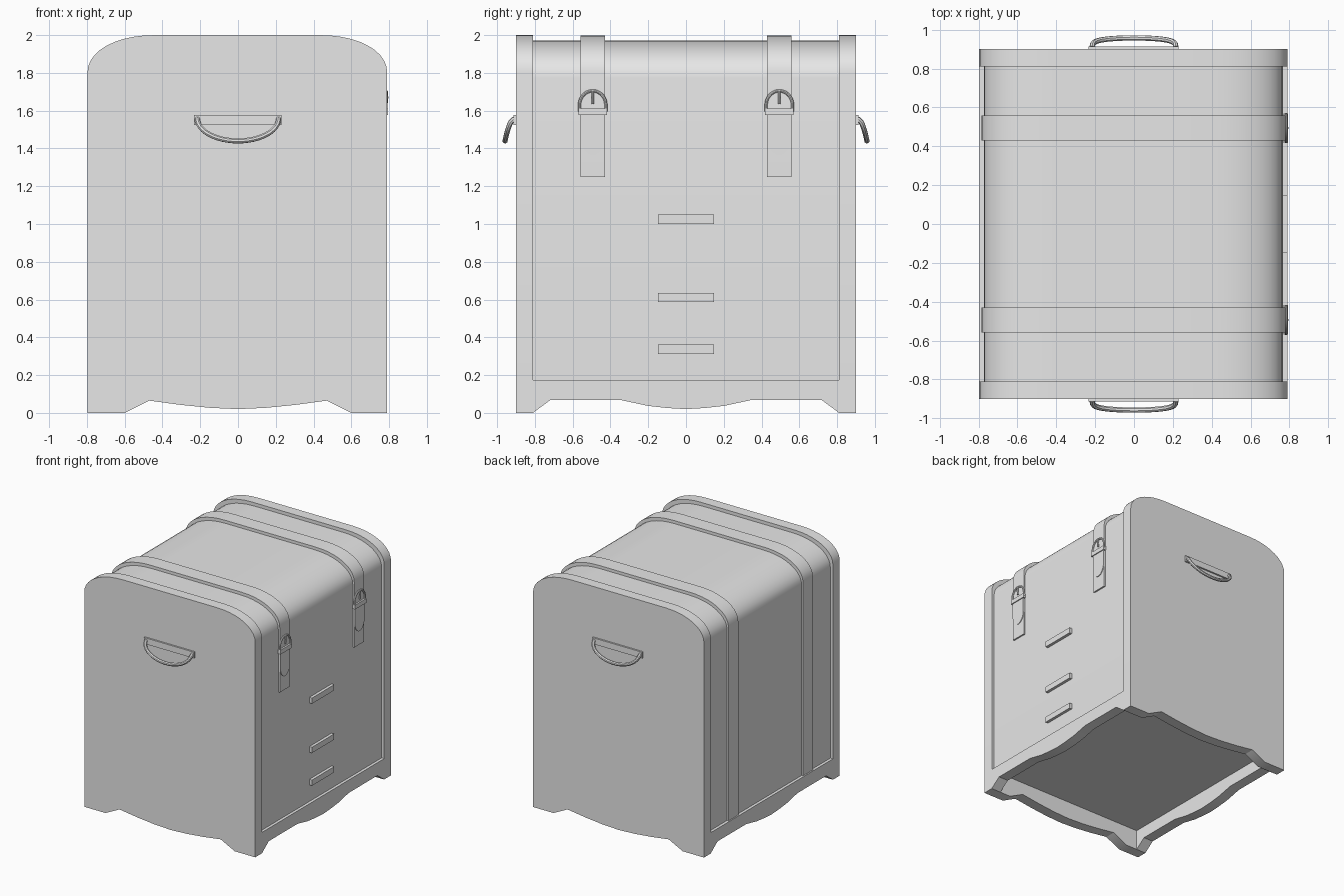
import bpy, bmesh
from math import sin, cos, pi, radians

if "Cube" in bpy.data.objects:
    bpy.data.objects.remove(bpy.data.objects["Cube"])

grey = bpy.data.materials.new("plain_grey")
grey.use_nodes = True
grey.diffuse_color = (0.8, 0.8, 0.8, 1)
grey.node_tree.nodes["Principled BSDF"].inputs["Base Color"].default_value = (0.8, 0.8, 0.8, 1)

L, R = -0.797, 0.79          # outer width of the end panels
END, IN = 0.9, 0.81          # outer and inner depth of the end panels
FLOOR = 0.175


def finish(ob):
    ob.data.materials.append(grey)
    bpy.ops.object.select_all(action='DESELECT')
    ob.select_set(True)
    bpy.context.view_layer.objects.active = ob
    bpy.ops.object.shade_smooth_by_angle(angle=radians(30))
    return ob


def prism(name, outline, axis, a, b):
    """Extrude a closed outline from a to b along the x or y axis."""
    place = (lambda u, v, w: (w, u, v)) if axis == 'x' else (lambda u, v, w: (u, w, v))
    bm = bmesh.new()
    face = bm.faces.new([bm.verts.new(place(u, v, a)) for u, v in outline])
    ext = bmesh.ops.extrude_face_region(bm, geom=[face])
    verts = [g for g in ext["geom"] if isinstance(g, bmesh.types.BMVert)]
    bmesh.ops.translate(bm, verts=verts, vec=place(0, 0, b - a))
    bmesh.ops.recalc_face_normals(bm, faces=bm.faces)
    mesh = bpy.data.meshes.new(name)
    bm.to_mesh(mesh)
    bm.free()
    ob = bpy.data.objects.new(name, mesh)
    bpy.context.collection.objects.link(ob)
    return finish(ob)


def rect(u0, u1, v0, v1):
    return [(u0, v0), (u1, v0), (u1, v1), (u0, v1)]


def tube(name, points, radius, cyclic=False):
    curve = bpy.data.curves.new(name, 'CURVE')
    curve.dimensions = '3D'
    curve.bevel_depth = radius
    curve.bevel_resolution = 2
    curve.use_fill_caps = True
    spline = curve.splines.new('POLY')
    spline.points.add(len(points) - 1)
    for p, co in zip(spline.points, points):
        p.co = (*co, 1)
    spline.use_cyclic_u = cyclic
    ob = bpy.data.objects.new(name, curve)
    bpy.context.collection.objects.link(ob)
    bpy.ops.object.select_all(action='DESELECT')
    ob.select_set(True)
    bpy.context.view_layer.objects.active = ob
    bpy.ops.object.convert(target='MESH')
    return finish(bpy.context.object)


def dome(inset, drop, left_z, right_z, steps=10):
    """Open profile: up the left side, over the rounded top, down the right."""
    x0, x1, top, rx, rz = L + inset, R - inset, 2 - drop, 0.36, 0.2
    arc = [(rx * (1 - cos(t) ** 0.95), rz * sin(t) ** 0.95)
           for t in (i * pi / 2 / steps for i in range(steps))] + [(rx, rz)]
    left = [(x0 + u, top - rz + v) for u, v in arc]
    right = [(x1 - u, top - rz + v) for u, v in reversed(arc)]
    return [(x0, left_z)] + left + right + [(x1, right_z)]


def mirrored(half):
    """Complete a left half outline, ending on the centre line, to the right."""
    return half + [(-u, v) for u, v in reversed(half[:-1])]


# Trunk body with domed lid
prism("trunk_body", dome(0.024, 0.028, FLOOR - 0.005, FLOOR - 0.005), 'y', -IN, IN)

# End panels with scalloped feet
scallop = mirrored([(-0.6, 0), (-0.47, 0.065), (-0.3, 0.042), (-0.15, 0.027), (0, 0.02)])
for side, s in (("front", -1), ("back", 1)):
    outline = dome(0, 0, 0, 0) + scallop[::-1]
    prism(side + "_end_panel", outline, 'y', s * IN, s * END)

# Skirts along both long sides
lower = mirrored([(-IN, 0), (-0.72, 0.067), (-0.34, 0.067), (-0.2, 0.037), (-0.1, 0.026), (0, 0.02)])
skirt = lower + [(IN, FLOOR), (-IN, FLOOR)]
prism("right_skirt", skirt, 'x', L, L + 0.09)
prism("left_skirt", skirt, 'x', R - 0.09, R)

# Drawer pulls
for i, z in enumerate((1.025, 0.612, 0.337)):
    prism(f"drawer_pull_{i + 1}", rect(-0.147, 0.147, z - 0.024, z + 0.024), 'x', 0.76, R)

# Carrying handles on both ends
for side, s in (("front", -1), ("back", 1)):
    prism(side + "_handle_plate", rect(-0.233, 0.23, 1.525, 1.577), 'y', s * END, s * 0.914)
    bail = []
    for i in range(25):
        t = pi * i / 24
        bail.append((-0.215 * cos(t), s * (0.908 + 0.05 * sin(t) ** 0.5), 1.557 - 0.117 * sin(t)))
    tube(side + "_handle_bail", bail, 0.014)

# Straps and buckles
for side, s in (("front", -1), ("back", 1)):
    y = s * 0.494
    outer = dome(0.011, 0.003, FLOOR, 1.25)
    inner = dome(0.03, 0.034, FLOOR, 1.25)
    prism(side + "_strap", outer + inner[::-1], 'y', y - 0.065, y + 0.065)

    # Hanging strap tip with rounded point
    tip = [(y - 0.065, 1.6)] + [
        (y - 0.065 * cos(pi * i / 12), 1.45 - 0.085 * sin(pi * i / 12) ** 1.2) for i in range(13)
    ] + [(y + 0.065, 1.6)]
    prism(side + "_strap_tip", tip, 'x', 0.77, 0.785)

    # Arched buckle frame, cross bar and prong
    arch = [(0.783, y - 0.07, 1.595)] + [
        (0.783, y - 0.07 * cos(pi * i / 14), 1.63 + 0.075 * sin(pi * i / 14)) for i in range(15)
    ] + [(0.783, y + 0.07, 1.595)]
    tube(side + "_buckle_frame", arch, 0.008)
    prism(side + "_buckle_bar", rect(y - 0.076, y + 0.076, 1.576, 1.612), 'x', 0.77, 0.793)
    tube(side + "_buckle_prong", [(0.785, y, 1.635), (0.789, y, 1.67), (0.786, y, 1.703)], 0.007)
